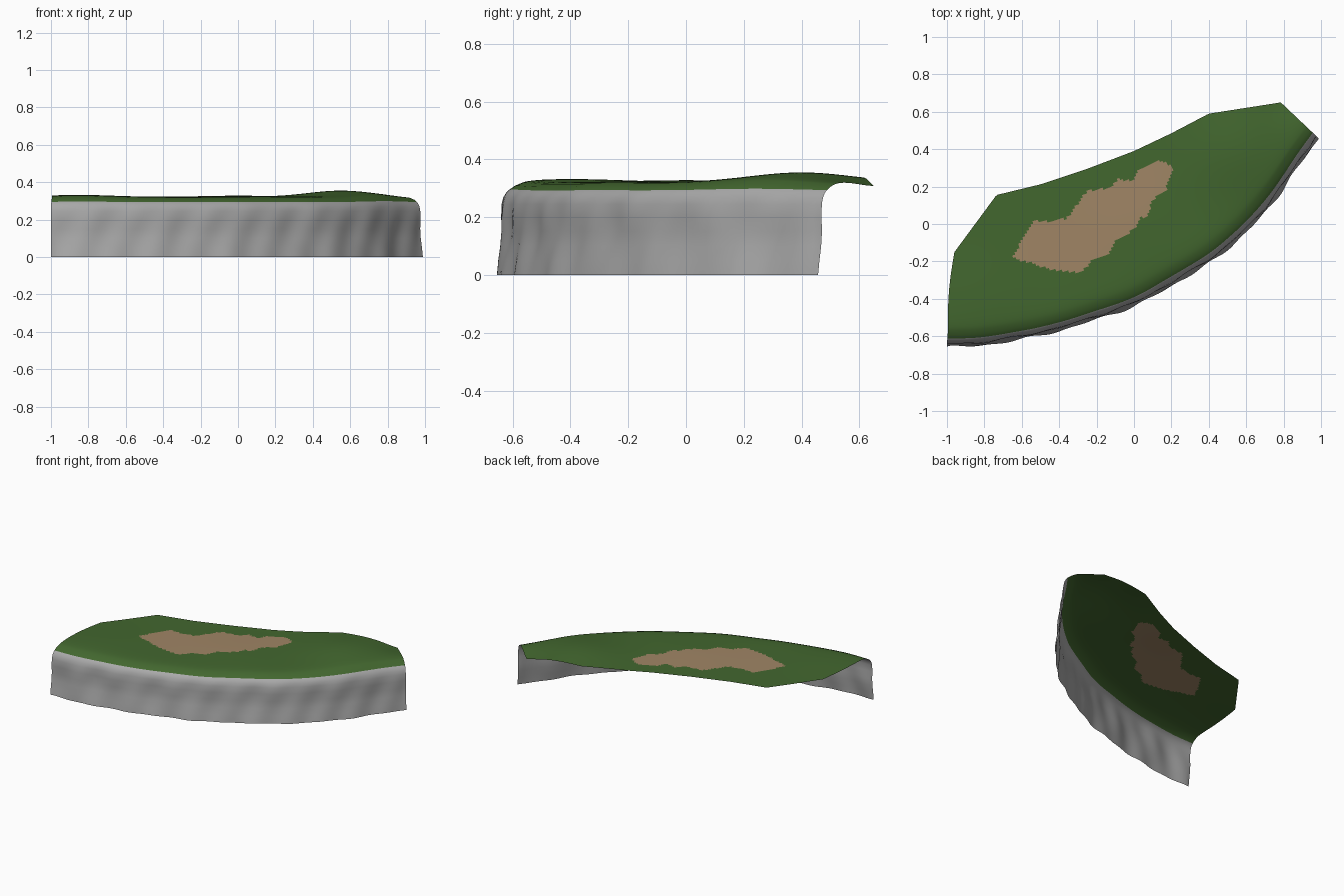
import bpy, bmesh, math
from mathutils import Vector

if "Cube" in bpy.data.objects:
    bpy.data.objects.remove(bpy.data.objects["Cube"])


def material(name, rgb):
    m = bpy.data.materials.new(name)
    m.diffuse_color = (*rgb, 1)
    m.use_nodes = True
    m.node_tree.nodes["Principled BSDF"].inputs["Base Color"].default_value = m.diffuse_color
    return m


def resample(pts, n):
    """n+1 points evenly spaced along a polyline."""
    pts = [Vector(p) for p in pts]
    acc = [0]
    for a, b in zip(pts, pts[1:]):
        acc.append(acc[-1] + (b - a).length)
    out, k = [], 0
    for i in range(n + 1):
        s = acc[-1] * i / n
        while k < len(pts) - 2 and acc[k + 1] < s:
            k += 1
        out.append(pts[k].lerp(pts[k + 1], (s - acc[k]) / (acc[k + 1] - acc[k])))
    return out


def smooth(pts, steps=8):
    """Catmull-Rom curve through the points."""
    p = [Vector(q) for q in pts]
    p = [2 * p[0] - p[1]] + p + [2 * p[-1] - p[-2]]
    out = []
    for a, b, c, d in zip(p, p[1:], p[2:], p[3:]):
        for i in range(steps):
            t = i / steps
            out.append(0.5 * (2 * b + (c - a) * t + (2 * a - 5 * b + 4 * c - d) * t * t
                              + (3 * b - a - 3 * c + d) * t ** 3))
    return out + [p[-2]]


def inside(x, y, poly):
    hit = False
    for (x1, y1), (x2, y2) in zip(poly, poly[1:] + poly[:1]):
        if (y1 > y) != (y2 > y) and x < x1 + (y - y1) * (x2 - x1) / (y2 - y1):
            hit = not hit
    return hit


def bump(x, y, cx, cy, r):
    return math.exp(-((x - cx) ** 2 + (y - cy) ** 2) / (r * r))


def ground(x, y):
    """Gently rolling height of the grass."""
    return (0.322 + 0.033 * bump(x, y, 0.55, 0.40, 0.25) + 0.010 * bump(x, y, -0.85, -0.40, 0.25)
            + 0.006 * bump(x, y, 0.0, 0.0, 0.25) - 0.020 * bump(x, y, 0.80, 0.68, 0.13))


front = [(-1, -.638), (-.82, -.632), (-.6, -.597), (-.4, -.553), (-.2, -.49), (0, -.42), (.2, -.31),
         (.42, -.175), (.6, -.02), (.75, .15), (.88, .34), (.975, .47)]
back = [(-.96, -.15), (-.735, .155), (-.5, .212), (-.25, .295), (0, .39), (.2, .485), (.4, .59), (.785, .65)]
dirt = [(-.65, -.18), (-.55, -.21), (-.46, -.24), (-.3, -.26), (-.25, -.23), (-.22, -.19), (-.13, -.16),
        (-.1, -.09), (0, -.03), (.03, .03), (.07, .04), (.1, .13), (.17, .18), (.21, .31), (.13, .34),
        (.02, .29), (-.01, .23), (-.09, .24), (-.13, .19), (-.25, .18), (-.33, .07), (-.36, .03),
        (-.5, .01), (-.53, .03), (-.6, -.09)]

N, TOP = 140, 50
F, B = resample(smooth(front), N), resample(back, N)
# Cliff profile: inward offset, height
wall = [(-.018, 0), (-.012, .05), (-.004, .1), (0, .15), (-.002, .2), (0, .245), (.006, .268),
        (.016, .284), (.026, .293), (.045, .305), (.07, .314)]
GRASS_ROW = 8

bm = bmesh.new()
cols = []
for i in range(N + 1):
    f, b = F[i], B[i]
    span = (b - f).length
    d = (b - f) / span
    s = i / N
    col = []
    for off, z in wall:
        rough = 0.006 * (math.sin(43 * s + 9 * z) + math.sin(71 * s - 14 * z + 1)) * 0.6
        if i in (0, N):
            rough *= 0.3
        fade = max(0, 1 - max(0, z - .2) / .1)
        p = f + d * (off + rough * fade)
        lift = (ground(p.x, p.y) - .322) * max(0, (z - .25) / .07)
        col.append(bm.verts.new((max(-1, min(1, p.x)), p.y, z + lift)))
    for k in range(1, TOP + 1):
        dist = .07 + (span - .07) * k / TOP
        p = f + d * dist
        x = p.x - (0.012 * math.sin(math.pi * k / TOP) * max(0, 1 - 12 * s))
        z = ground(x, p.y) - .008 * math.exp(-(dist - .07) / .03)
        col.append(bm.verts.new((max(-1, x), p.y, z)))
    cols.append(col)

# Faces coloured by row on the cliff and by the dirt outline on the grass
for a, b in zip(cols, cols[1:]):
    for k in range(len(a) - 1):
        face = bm.faces.new((a[k], b[k], b[k + 1], a[k + 1]))
        face.smooth = True
        c = face.calc_center_median()
        face.material_index = 0 if k < GRASS_ROW else 2 if inside(c.x, c.y, dirt) else 1

me = bpy.data.meshes.new("cliff_ledge")
bm.to_mesh(me)
bm.free()
for m in (material("grey rock", (.40, .40, .40)), material("grass green", (.055, .135, .028)),
          material("dirt brown", (.35, .235, .13))):
    me.materials.append(m)
ob = bpy.data.objects.new("cliff_ledge", me)
bpy.context.collection.objects.link(ob)
